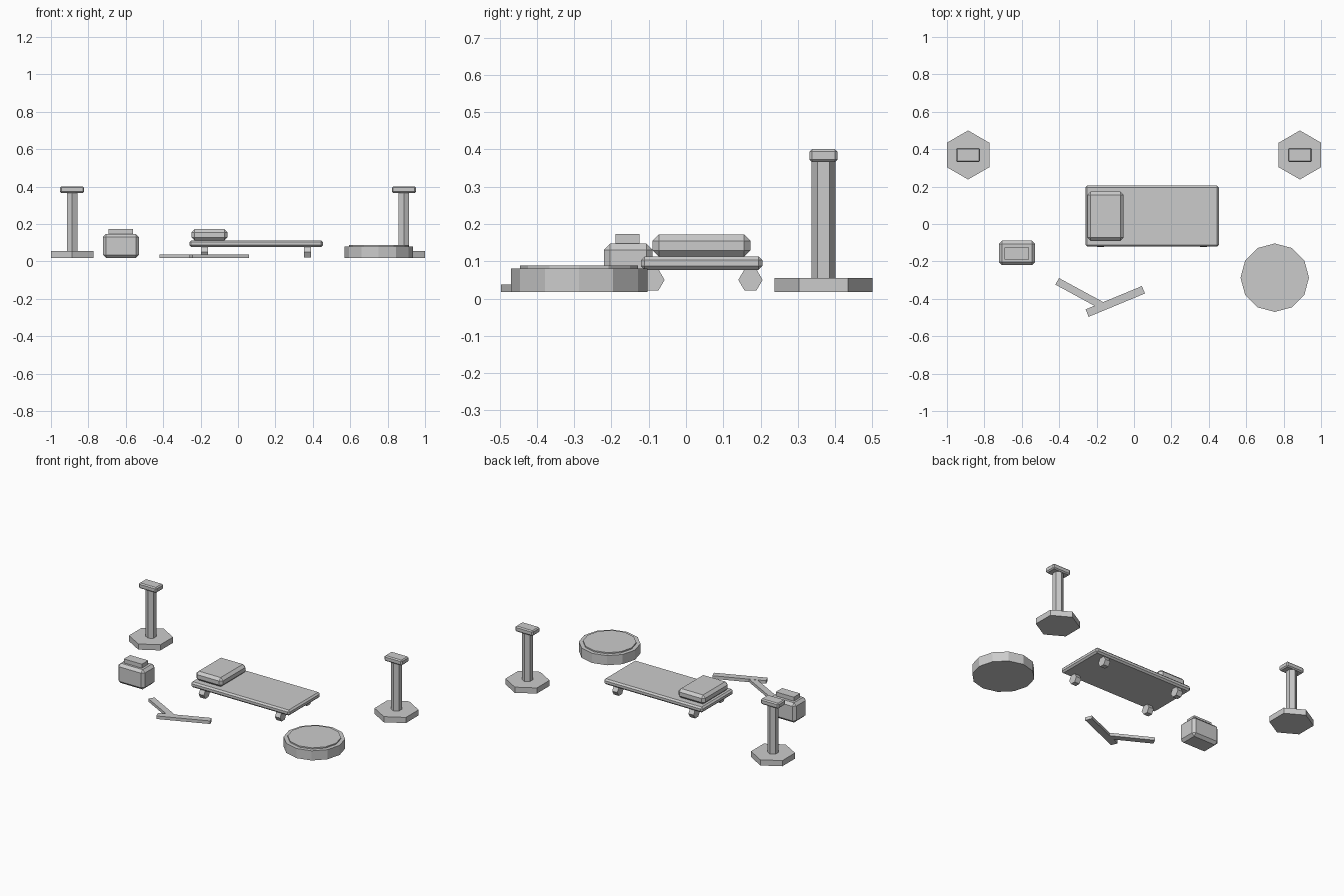
import bpy, bmesh
from math import radians, pi
from mathutils import Matrix

if "Cube" in bpy.data.objects:
    bpy.data.objects.remove(bpy.data.objects["Cube"])

FLOOR = 0.018


def finish(bm, name, loc, rot_z=0.0):
    mesh = bpy.data.meshes.new(name)
    bm.to_mesh(mesh)
    bm.free()
    ob = bpy.data.objects.new(name, mesh)
    ob.location = loc
    ob.rotation_euler.z = rot_z
    bpy.context.collection.objects.link(ob)
    return ob


def box(name, x, y, z0, z1, sx, sy, bevel=0.0, rot_z=0.0):
    bm = bmesh.new()
    bmesh.ops.create_cube(bm, size=1)
    bmesh.ops.scale(bm, vec=(sx, sy, z1 - z0), verts=bm.verts)
    if bevel:
        bmesh.ops.bevel(bm, geom=bm.edges[:], offset=bevel, segments=1,
                        profile=0.5, affect='EDGES')
    return finish(bm, name, (x, y, (z0 + z1) / 2), rot_z)


def prism(name, loc, radius, depth, sides, matrix):
    bm = bmesh.new()
    bmesh.ops.create_cone(bm, cap_ends=True, segments=sides, radius1=radius,
                          radius2=radius, depth=depth)
    # put the first corner on +y whatever the primitive's start angle
    v = bm.verts[:][0] if sides else None
    bm.verts.ensure_lookup_table()
    v = bm.verts[0].co
    from math import atan2
    spin = Matrix.Rotation(pi / 2 - atan2(v.y, v.x), 4, 'Z')
    bmesh.ops.transform(bm, matrix=matrix @ spin, verts=bm.verts)
    return finish(bm, name, loc)


def upright(name, x, y, z0, z1, radius, sides):
    return prism(name, (x, y, (z0 + z1) / 2), radius, z1 - z0, sides, Matrix())


# pair of posts on hexagonal bases
for side, label in ((-1, "left"), (1, "right")):
    px, py = side * 0.887, 0.369
    upright(label + "_post_base", px, py, FLOOR, 0.055, 0.131, 6)
    upright(label + "_post", px, py, 0.05, 0.375, 0.0325, 6)
    box(label + "_post_cap", px, py, 0.366, 0.401, 0.128, 0.076, 0.007)

# wheeled bed with pillow
box("bed_deck", 0.097, 0.042, 0.077, 0.113, 0.714, 0.326, 0.01)
box("pillow", -0.153, 0.0415, 0.112, 0.172, 0.193, 0.263, 0.017)
for x in (-0.18, 0.371):
    for y in (-0.09, 0.173):
        prism("bed_wheel", (x, y, 0.05), 0.0325, 0.037, 6,
              Matrix.Rotation(pi / 2, 4, 'Y'))

# low round drum with a raised lid
upright("drum", 0.7525, -0.287, FLOOR, 0.081, 0.183, 12)
upright("drum_lid", 0.7525, -0.287, 0.075, 0.089, 0.158, 12)

# small case with a block on top
box("case", -0.626, -0.155, FLOOR, 0.147, 0.193, 0.131, 0.017)
box("case_top_block", -0.627, -0.157, 0.14, 0.173, 0.13, 0.065)

# two loose planks on the floor
box("long_plank", -0.1, -0.414, FLOOR, 0.038, 0.326, 0.043, 0, radians(22.5))
box("short_plank", -0.292, -0.371, FLOOR, 0.037, 0.27, 0.04, 0, radians(-28.5))
